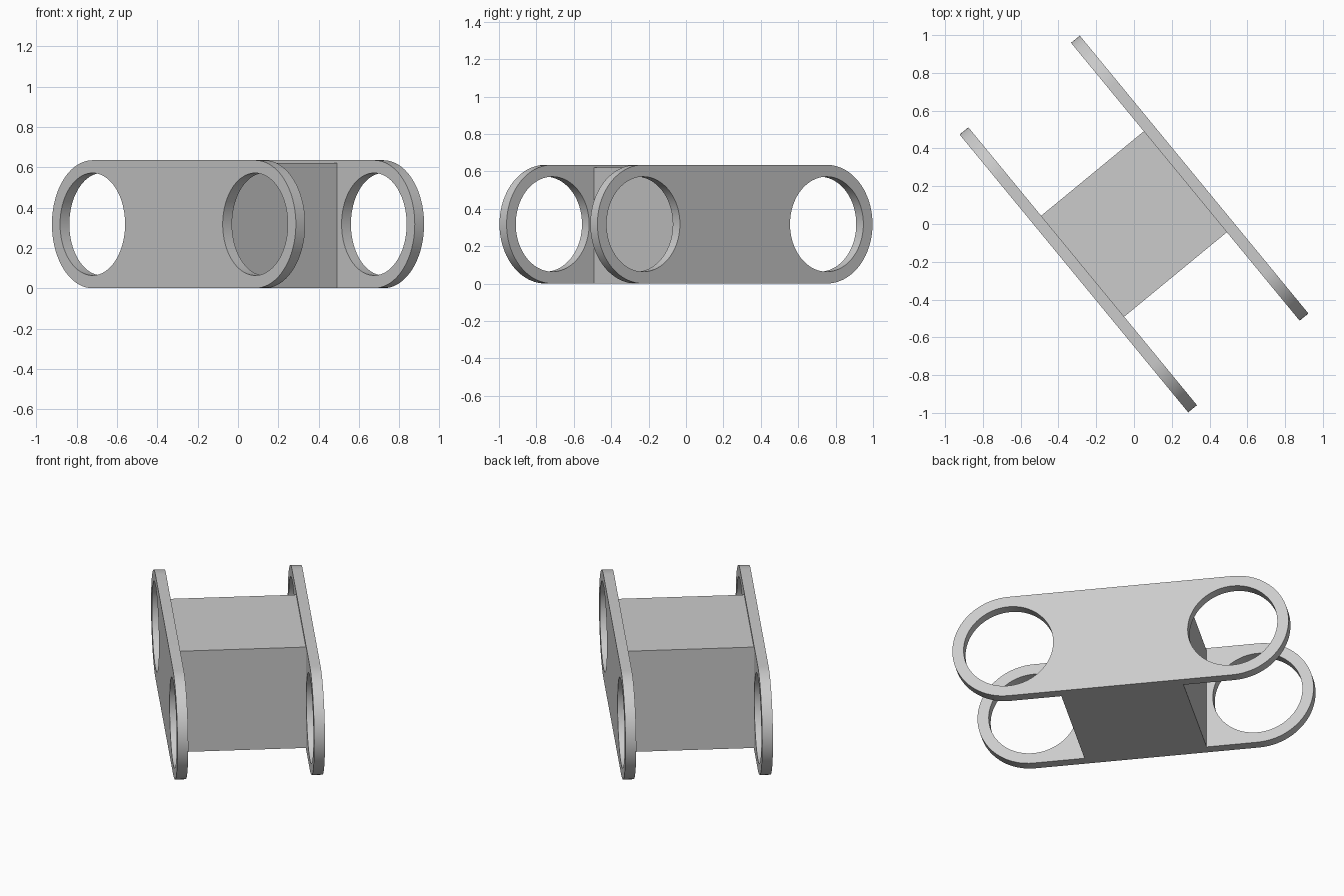
import bpy, bmesh
from math import pi, cos, sin, radians
from mathutils import Matrix, Vector

cube = bpy.data.objects.get("Cube")
if cube:
    bpy.data.objects.remove(cube, do_unlink=True)

HEIGHT = 0.635
RADIUS = HEIGHT / 2
HOLE_RADIUS = 0.254
HOLE_X = 0.635        # hole centres along the plate
INNER, OUTER = 0.352, 0.412   # plate faces, measured from the middle
BLOCK_HALF, BLOCK_TOP = 0.346, 0.62
TURN = Matrix.Rotation(radians(-50.55), 4, 'Z')
STEPS = 40            # segments per half circle

grey = bpy.data.materials.new("plain grey")
grey.use_nodes = True
grey.diffuse_color = (0.6, 0.6, 0.6, 1)
grey.node_tree.nodes["Principled BSDF"].inputs["Base Color"].default_value = grey.diffuse_color


def add_object(name, bm):
    bmesh.ops.recalc_face_normals(bm, faces=bm.faces)
    bm.transform(TURN)
    mesh = bpy.data.meshes.new(name)
    bm.to_mesh(mesh)
    bm.free()
    mesh.materials.append(grey)
    obj = bpy.data.objects.new(name, mesh)
    bpy.context.collection.objects.link(obj)
    bpy.ops.object.select_all(action='DESELECT')
    obj.select_set(True)
    bpy.context.view_layer.objects.active = obj
    bpy.ops.object.shade_smooth_by_angle(angle=radians(30))


def arc(cx, radius, start, sweep, count):
    angles = [start + sweep * i / STEPS for i in range(count)]
    return [(cx + radius * cos(a), RADIUS + radius * sin(a)) for a in angles]


def add_plate(name, y):
    # Rounded outline and two round holes, filled and given thickness
    loops = [arc(HOLE_X, RADIUS, -pi / 2, pi, STEPS + 1) +
             arc(-HOLE_X, RADIUS, pi / 2, pi, STEPS + 1)]
    loops += [arc(s * HOLE_X, HOLE_RADIUS, 0, pi, 2 * STEPS) for s in (-1, 1)]
    bm = bmesh.new()
    edges = []
    for loop in loops:
        verts = [bm.verts.new((x, y, z)) for x, z in loop]
        edges += [bm.edges.new((verts[i - 1], verts[i])) for i in range(len(verts))]
    bmesh.ops.triangle_fill(bm, edges=edges, use_beauty=True, normal=Vector((0, -1, 0)))
    result = bmesh.ops.extrude_face_region(bm, geom=bm.faces[:], use_keep_orig=True)
    moved = [v for v in result["geom"] if isinstance(v, bmesh.types.BMVert)]
    bmesh.ops.translate(bm, verts=moved, vec=(0, OUTER - INNER, 0))
    add_object(name, bm)


add_plate("front_side_plate", -OUTER)
add_plate("back_side_plate", INNER)

# Solid block joining the plates
bm = bmesh.new()
bmesh.ops.create_cube(bm, size=1)
bm.transform(Matrix.Translation((0, 0, BLOCK_TOP / 2)) @
             Matrix.Diagonal((2 * BLOCK_HALF, 2 * INNER, BLOCK_TOP, 1)))
add_object("centre_block", bm)
